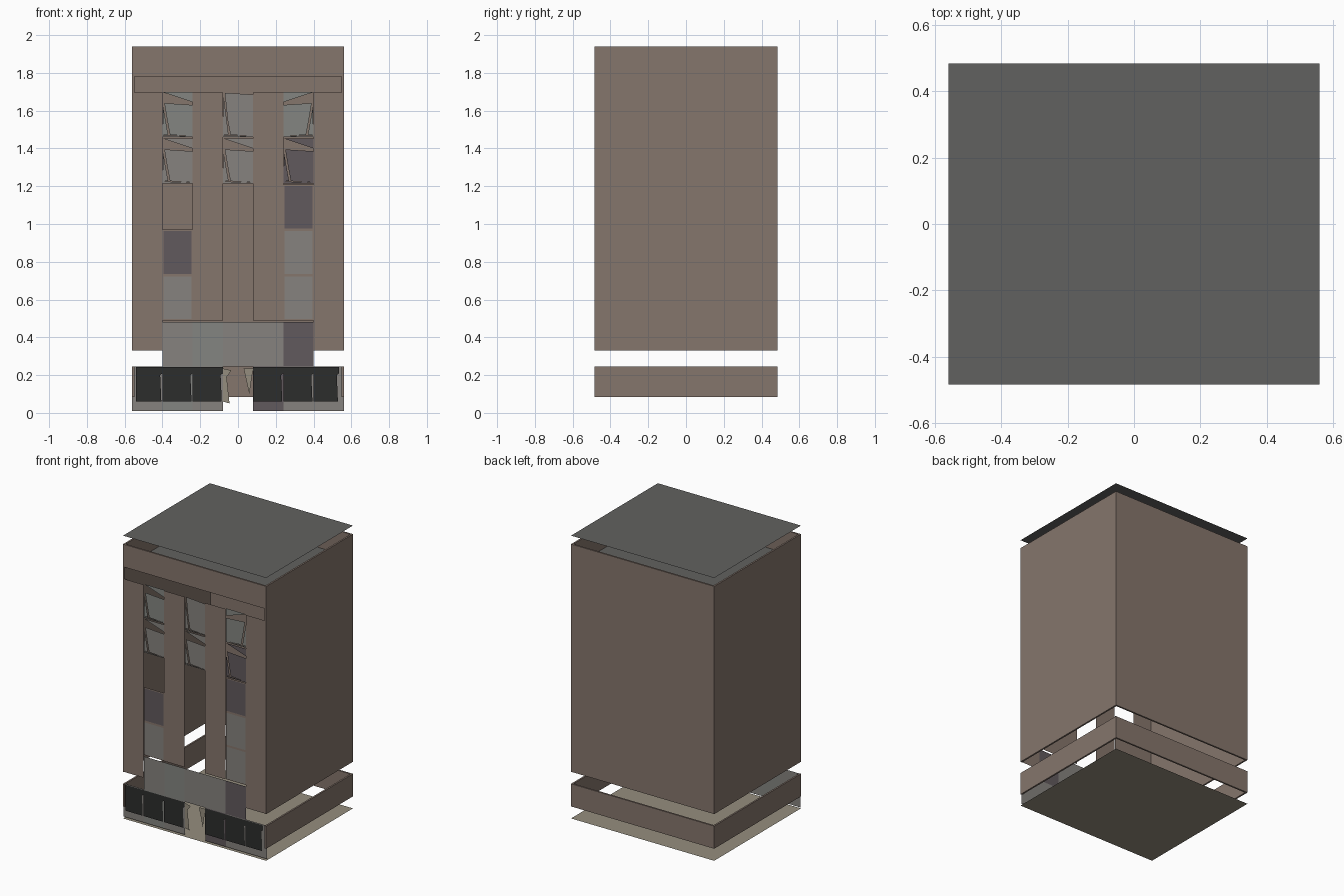
import bpy, bmesh

if "Cube" in bpy.data.objects:
    bpy.data.objects.remove(bpy.data.objects["Cube"])

X, Y, T = 0.56, 0.485, 0.012      # half width, half depth, wall thickness
C = 0.16                          # facade bay width


def mat(name, rgb):
    m = bpy.data.materials.new(name)
    m.diffuse_color = (*rgb, 1)
    m.use_nodes = True
    m.node_tree.nodes["Principled BSDF"].inputs["Base Color"].default_value = m.diffuse_color
    return m


BROWN = mat("brown_wall", (0.235, 0.18, 0.15))
GLASS = mat("pale_glass", (0.24, 0.225, 0.21))
COOL = mat("cool_glass", (0.23, 0.235, 0.22))
DARK = mat("dark_glass", (0.12, 0.10, 0.11))
BLACK = mat("black_shutter", (0.025, 0.026, 0.025))
ROOF = mat("grey_roof", (0.12, 0.12, 0.115))
FLOOR = mat("beige_floor", (0.30, 0.27, 0.21))


def finish(bm, name, m):
    me = bpy.data.meshes.new(name)
    bm.to_mesh(me)
    bm.free()
    me.materials.append(m)
    ob = bpy.data.objects.new(name, me)
    bpy.context.collection.objects.link(ob)
    return ob


def box(name, x0, x1, y0, y1, z0, z1, m):
    bm = bmesh.new()
    bmesh.ops.create_cube(bm, size=1)
    for v in bm.verts:
        v.co = ((x0 + x1) / 2 + v.co.x * (x1 - x0),
                (y0 + y1) / 2 + v.co.y * (y1 - y0),
                (z0 + z1) / 2 + v.co.z * (z1 - z0))
    return finish(bm, name, m)


def sheet(name, pts, y, m):
    # flat polygon in the facade plane, pts given as (x, z)
    bm = bmesh.new()
    bm.faces.new([bm.verts.new((x, y, z)) for x, z in pts])
    bmesh.ops.recalc_face_normals(bm, faces=bm.faces)
    if bm.faces[:][0].normal.y > 0:
        bmesh.ops.reverse_faces(bm, faces=bm.faces)
    return finish(bm, name, m)


def rect(name, x0, x1, z0, z1, y, m):
    return sheet(name, [(x0, z0), (x1, z0), (x1, z1), (x0, z1)], y, m)


def plate(name, hx, hy, z, m):
    bm = bmesh.new()
    bm.faces.new([bm.verts.new(p) for p in
                  ((-hx, -hy, z), (hx, -hy, z), (hx, hy, z), (-hx, hy, z))])
    return finish(bm, name, m)


# floor, roof deck and floating top roof
plate("floor", X, Y, 0, FLOOR)
plate("roof_deck", X - T, Y - T, 1.78, ROOF)
plate("top_roof", X, Y, 2, ROOF)

# side and back walls: two low bands and the tall shaft
for tag, z0, z1 in (("base", 0.085, 0.245), ("middle", 0.33, 0.49), ("tall", 0.49, 1.94)):
    box(tag + "_back_wall", -X, X, Y - T, Y, z0, z1, BROWN)
    for side, s in (("left", -1), ("right", 1)):
        a, b = sorted((s * X, s * (X - T)))
        box(f"{tag}_{side}_wall", a, b, -Y, Y - T, z0, z1, BROWN)

# front parapet, pillars and corner pieces
box("front_parapet", -X + T, X - T, -Y, -Y + T, 1.78, 1.94, BROWN)
for x0 in (-0.56, -0.24, 0.08, 0.40):
    rect("pillar", x0, x0 + C, 0.49, 1.695, -Y + 0.002, BROWN)
for x0 in (-0.56, 0.40):
    rect("corner_piece", x0, x0 + C, 0.33, 0.49, -Y + 0.002, BROWN)

# intact upper windows with thin frames
G = -Y + 0.006
for x0, z0, m in ((-0.40, 0.49, GLASS), (-0.40, 0.73, DARK), (0.24, 0.49, GLASS),
                  (0.24, 0.73, GLASS), (0.24, 0.97, DARK)):
    rect("window", x0 + 0.006, x0 + C - 0.006, z0 + 0.006, z0 + 0.232, G - 0.002, m)
    rect("window_frame", x0, x0 + C, z0, z0 + 0.24, G, BROWN)


def broken(x0, z0, top, flip, m, fill):
    # cracked pane, a side splinter, a strip on the sill and a top splinter
    def put(name, pts, mm):
        sheet(name, [((x0 + (C - u if flip else u)), z0 + w) for u, w in pts], G, mm)
    put("cracked_pane", [(0.04, 0.012), (C, 0.005), (C, top - 0.01), (0.01, top), (0.025, 0.09)], m)
    put("glass_splinter", [(0, 0.01), (0.03, 0.013), (0.004, top - 0.02)], m)
    put("sill_splinter", [(0, 0), (C, 0), (C, 0.005), (0, 0.01)], fill)
    if top < 0.22:
        put("top_splinter", [(0, 0.238), (C, 0.238), (C, top + 0.005)], m)


broken(-0.40, 1.46, 0.18, False, COOL, GLASS)
broken(-0.08, 1.46, 0.235, False, GLASS, GLASS)
broken(0.24, 1.46, 0.18, True, COOL, GLASS)
broken(-0.40, 1.215, 0.18, False, GLASS, GLASS)
broken(-0.08, 1.215, 0.18, False, GLASS, GLASS)
broken(0.24, 1.215, 0.18, False, DARK, DARK)

# first floor glass band
for i, m in enumerate((GLASS, COOL, GLASS, GLASS, DARK)):
    x0 = -0.40 + i * C
    rect("glass_band", x0, x0 + C, 0.245, 0.48, -Y + 0.004, m)

# shop front: glass behind black shutters, with slits between the shutters
for i, m in enumerate((GLASS, COOL, GLASS, None, DARK, GLASS, GLASS)):
    if m:
        x0 = -0.56 + i * C
        rect("shop_glass", x0, x0 + C, 0.01, 0.245, -Y + 0.008, m)
        a = max(x0, -0.54)
        b = min(x0 + C, 0.535)
        sheet("shutter", [(a, 0.06), (b - 0.006, 0.06), (b - 0.012, 0.2),
                          (b, 0.21), (b, 0.243), (a, 0.243)], -Y, BLACK)

# broken door remains
sheet("door_shard", [(-0.08, 0.235), (-0.035, 0.225), (-0.06, 0.19), (-0.045, 0.05), (-0.08, 0.06)], G, FLOOR)
sheet("door_shard", [(0.03, 0.235), (0.08, 0.235), (0.06, 0.10)], G, FLOOR)
